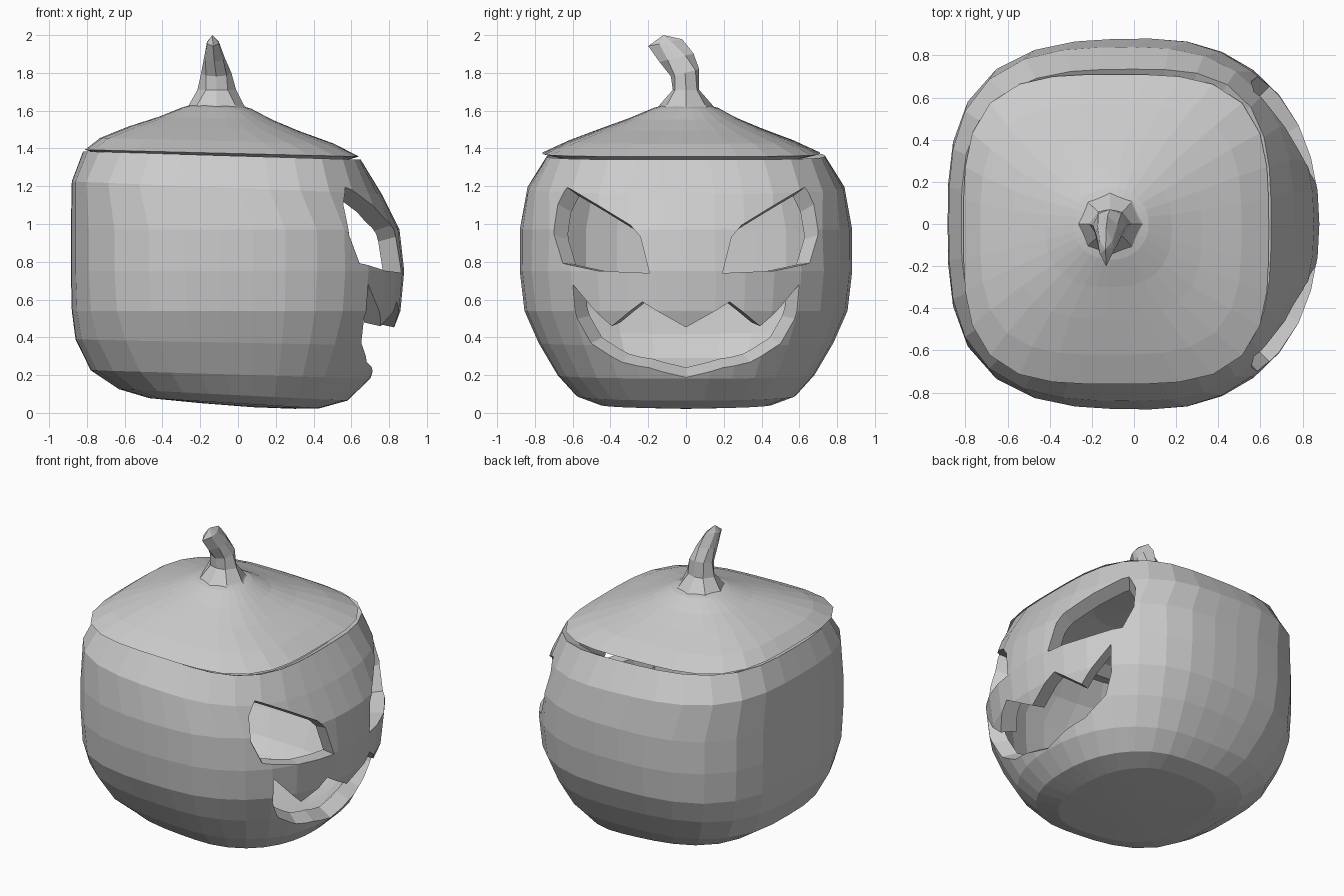
import bpy, bmesh
from math import cos, sin, pi
from mathutils import Vector

if "Cube" in bpy.data.objects:
    bpy.data.objects.remove(bpy.data.objects["Cube"])


def make_object(name, bm):
    bmesh.ops.recalc_face_normals(bm, faces=bm.faces)
    me = bpy.data.meshes.new(name)
    bm.to_mesh(me)
    bm.free()
    ob = bpy.data.objects.new(name, me)
    bpy.context.collection.objects.link(ob)
    return ob


def ring(z, x0, x1, y0, y1, seg, n_back=2.0, n_front=2.0, cx=None, tx=0, ty=0):
    """Rounded-square ring; tx/ty tilt it along x/y."""
    cx = (x0 + x1) / 2 if cx is None else cx
    cy = (y0 + y1) / 2
    b = (y1 - y0) / 2
    pts = []
    for i in range(seg):
        c, s = cos(2 * pi * i / seg), sin(2 * pi * i / seg)
        a, n = (x1 - cx, n_front) if c >= 0 else (cx - x0, n_back)
        r = (abs(c / a) ** n + abs(s / b) ** n) ** (-1 / n)
        pts.append(Vector((cx + r * c, cy + r * s, z + tx * r * c + ty * r * s)))
    return pts


def loft(name, rings, start=None, end=None):
    """Skin rings with quads; optional pole points close the ends."""
    bm = bmesh.new()
    vs = [[bm.verts.new(p) for p in r] for r in rings]
    n = len(vs[0])
    for a, b in zip(vs, vs[1:]):
        for i in range(n):
            j = (i + 1) % n
            bm.faces.new((a[i], a[j], b[j], b[i]))
    for pole, r in ((start, vs[0]), (end, vs[-1])):
        if pole:
            p = bm.verts.new(pole)
            for i in range(n):
                bm.faces.new((p, r[(i + 1) % n], r[i]))
    return make_object(name, bm)


def apply(ob, mod):
    bpy.context.view_layer.objects.active = ob
    bpy.ops.object.modifier_apply(modifier=mod.name)


def carve(ob, pts, apex):
    """Cut an outline lying on the skin, tapering towards an inner apex."""
    apex = Vector(apex)
    bm = bmesh.new()
    near, far = [[bm.verts.new(apex + (Vector(p) - apex) * s) for p in pts]
                 for s in (0.74, 1.3)]
    n = len(pts)
    for i in range(n):
        j = (i + 1) % n
        bm.faces.new((near[i], near[j], far[j], far[i]))
    caps = [bm.faces.new(near[::-1]), bm.faces.new(far)]
    bmesh.ops.triangulate(bm, faces=caps)
    cutter = make_object("cutter", bm)
    cutter.hide_render = True
    m = ob.modifiers.new("carve", 'BOOLEAN')
    m.operation = 'DIFFERENCE'
    m.solver = 'EXACT'
    m.object = cutter
    apply(ob, m)
    bpy.data.objects.remove(cutter)


# Hollow body: z, back x, front x, half width y, tilt
SEG = 32
profile = [(0.035, -0.2, 0.3, 0.22, -0.06), (0.045, -0.47, 0.43, 0.46, -0.06),
           (0.09, -0.63, 0.58, 0.58, -0.05), (0.20, -0.78, 0.70, 0.68, -0.03),
           (0.37, -0.86, 0.79, 0.78, -0.02), (0.54, -0.88, 0.86, 0.855, 0),
           (0.75, -0.885, 0.88, 0.88, 0), (0.97, -0.885, 0.855, 0.88, 0),
           (1.19, -0.88, 0.76, 0.84, -0.04), (1.36, -0.82, 0.65, 0.735, -0.03)]
body = loft("pumpkin_body",
            [ring(z, x0, x1, -y, y, SEG, 3.1, 2.2 if z < 1.1 else 2.2 + (z - 1.1) * 4,
                  0.08 if z < 1.1 else 0.0, t)
             for z, x0, x1, y, t in profile], start=(0.08, 0, 0.03))
shell = body.modifiers.new("wall", 'SOLIDIFY')
shell.thickness = 0.1
shell.offset = -1
apply(body, shell)

# Carved eyes, mirrored across y
eye = [(0.85, 0.19, 0.74), (0.83, 0.24, 0.93), (0.80, 0.29, 0.99), (0.55, 0.61, 1.18),
       (0.55, 0.67, 1.10), (0.58, 0.69, 0.94), (0.62, 0.63, 0.79), (0.74, 0.44, 0.75)]
for side in (1, -1):
    carve(body, [(x, y * side, z) for x, y, z in eye], (0, 0, 0.72))

# Carved mouth: half outline from the upper middle tooth round to the chin
half = [(0.80, 0.22, 0.59), (0.75, 0.39, 0.46), (0.69, 0.60, 0.68),
        (0.66, 0.57, 0.50), (0.65, 0.50, 0.37), (0.68, 0.34, 0.27), (0.69, 0.19, 0.25)]
mouth = [(0.84, 0, 0.45)] + half + [(0.70, 0, 0.19)]
mouth += [(x, -y, z) for x, y, z in reversed(half)]
carve(body, mouth, (0, 0, 0.63))

# Lid: underside dome, rim, then the concave top
lid_rings = [(1.48, -0.38, 0.2, -0.3, 0.27, 2.6), (1.40, -0.66, 0.46, -0.58, 0.54, 3.2),
             (1.35, -0.72, 0.56, -0.65, 0.61, 3.4), (1.375, -0.81, 0.64, -0.76, 0.71, 3.5),
             (1.44, -0.73, 0.51, -0.62, 0.57, 3.3), (1.505, -0.58, 0.32, -0.45, 0.40, 2.9),
             (1.56, -0.42, 0.18, -0.30, 0.27, 2.5), (1.615, -0.29, 0.07, -0.17, 0.17, 2.1)]
loft("pumpkin_lid",
     [ring(z, x0, x1, y0, y1, SEG, n, n, tx=-0.025) for z, x0, x1, y0, y1, n in lid_rings],
     start=(-0.1, 0, 1.5), end=(-0.11, 0, 1.66))

# Bent stem
stem_rings = [(1.58, -0.30, 0.08, -0.18, 0.18, 0), (1.63, -0.26, 0.03, -0.14, 0.14, 0),
              (1.71, -0.215, -0.01, -0.07, 0.07, 0), (1.80, -0.195, -0.035, -0.08, 0.07, 0.25),
              (1.88, -0.18, -0.07, -0.14, 0.04, 0.25), (1.96, -0.165, -0.10, -0.20, -0.02, 0.2)]
loft("stem", [ring(z, x0, x1, y0, y1, 8, ty=t) for z, x0, x1, y0, y1, t in stem_rings],
     start=(-0.11, 0, 1.58), end=(-0.135, -0.12, 2.0))
